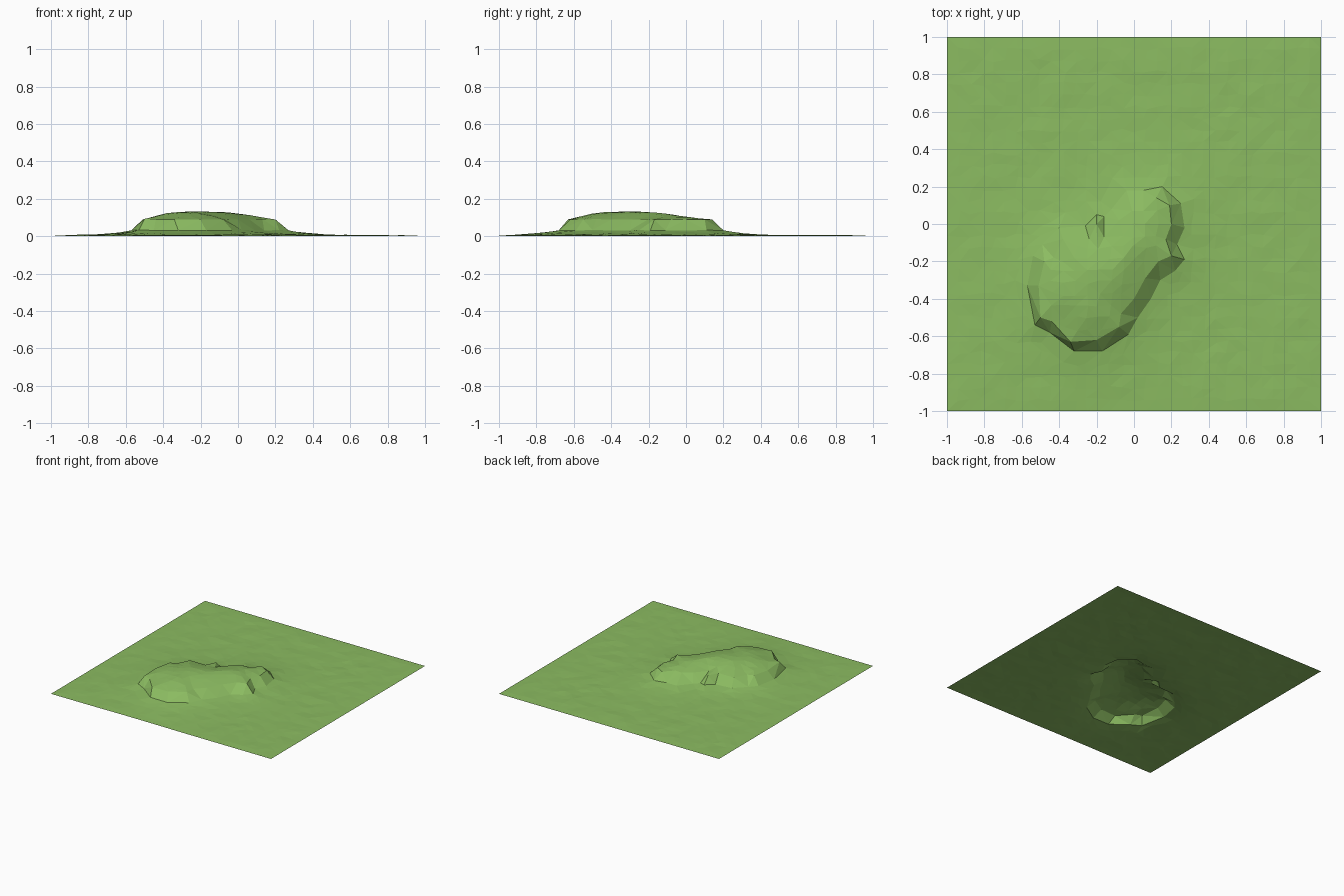
import bpy
import bmesh
import math
import random
from mathutils import Vector, noise
from mathutils.geometry import delaunay_2d_cdt, intersect_point_line

random.seed(4)
cube = bpy.data.objects.get("Cube")
if cube:
    bpy.data.objects.remove(cube, do_unlink=True)

# Plateau rim and the matching cliff foot, counter-clockwise from front left
RIM = [(-.5, -.5), (-.44, -.52), (-.34, -.63), (-.2, -.62), (-.08, -.55),
       (-.07, -.48), (0, -.4), (.06, -.29), (.13, -.2), (.2, -.17),
       (.17, -.08), (.2, 0), (.19, .1), (.12, .14), (.05, .07),
       (-.01, .07), (-.08, .02), (-.16, -.07), (-.2, 0), (-.24, -.08),
       (-.38, -.08), (-.43, -.18), (-.48, -.2), (-.51, -.33)]
FOOT = [(-.53, -.54), (-.45, -.58), (-.32, -.68), (-.17, -.68), (-.03, -.59),
        (.02, -.5), (.09, -.4), (.14, -.3), (.22, -.25), (.27, -.19),
        (.23, -.11), (.27, -.02), (.25, .11), (.15, .2), (.05, .18),
        (-.04, .18), (-.12, .08), (-.16, .04), (-.2, .05), (-.26, -.01),
        (-.4, -.02), (-.49, -.11), (-.54, -.17), (-.57, -.33)]
PEAK = Vector((-.2, -.28))
CELLS = 32


def inside(p, loop):
    hit = False
    for (ax, ay), (bx, by) in zip(loop, loop[1:] + loop[:1]):
        if (ay > p.y) != (by > p.y) and p.x < (bx - ax) * (p.y - ay) / (by - ay) + ax:
            hit = not hit
    return hit


def distance(p, loop):
    best = math.inf
    for a, b in zip(loop, loop[1:] + loop[:1]):
        a, b = Vector(a), Vector(b)
        near, t = intersect_point_line(p, a, b)
        near = a.lerp(b, min(max(t, 0), 1))
        best = min(best, (p - near.to_2d()).length)
    return best


def height(p):
    rough = noise.noise(Vector((p.x * 9, p.y * 9, 0)))
    to_rim, to_foot = distance(p, RIM), distance(p, FOOT)
    # Domed plateau
    if to_rim < .001 or inside(p, RIM):
        rise = math.sin(min(to_rim / .2, 1) * math.pi / 2)
        fade = max(0, 1 - ((p - PEAK).length / .6) ** 2)
        return .09 + .042 * rise * fade + .003 * rough
    # Cliff face
    if to_foot > .001 and inside(p, FOOT):
        return .03 + .06 * to_foot / (to_foot + to_rim)
    # Gentle skirt running out to flat ground
    border = min(1, (1 - max(abs(p.x), abs(p.y))) / .1)
    return .028 * math.exp(-to_foot / .13) + (.003 + .004 * rough) * border


# Plan points: both outlines, then a jittered grid kept clear of them
points = [Vector(p) for p in RIM + FOOT]
count = len(RIM)
edges = [(base + i, base + (i + 1) % count)
         for base in (0, count) for i in range(count)]
for i in range(CELLS + 1):
    for j in range(CELLS + 1):
        p = Vector((2 * i / CELLS - 1, 2 * j / CELLS - 1))
        if 0 < i < CELLS and 0 < j < CELLS:
            p += Vector((random.uniform(-1, 1), random.uniform(-1, 1))) * .012
        in_cliff = inside(p, FOOT) and not inside(p, RIM)
        if not in_cliff and min(distance(p, RIM), distance(p, FOOT)) > .03:
            points.append(p)
plan, _, faces, *_ = delaunay_2d_cdt(points, edges, [], 0, .0001)

# Raise the plan into a terrain sheet
mesh = bpy.data.meshes.new("grassy_hill")
mesh.from_pydata([(p.x, p.y, max(0, height(p))) for p in plan], [], faces)
bm = bmesh.new()
bm.from_mesh(mesh)
for face in bm.faces:
    face.normal_update()
    if face.normal.z < 0:
        face.normal_flip()
bm.to_mesh(mesh)
bm.free()

grass = bpy.data.materials.new("grass_green")
grass.use_nodes = True
colour = (.26, .5, .12, 1)
grass.diffuse_color = colour
grass.node_tree.nodes["Principled BSDF"].inputs["Base Color"].default_value = colour
mesh.materials.append(grass)
hill = bpy.data.objects.new("grassy_hill", mesh)
bpy.context.collection.objects.link(hill)
